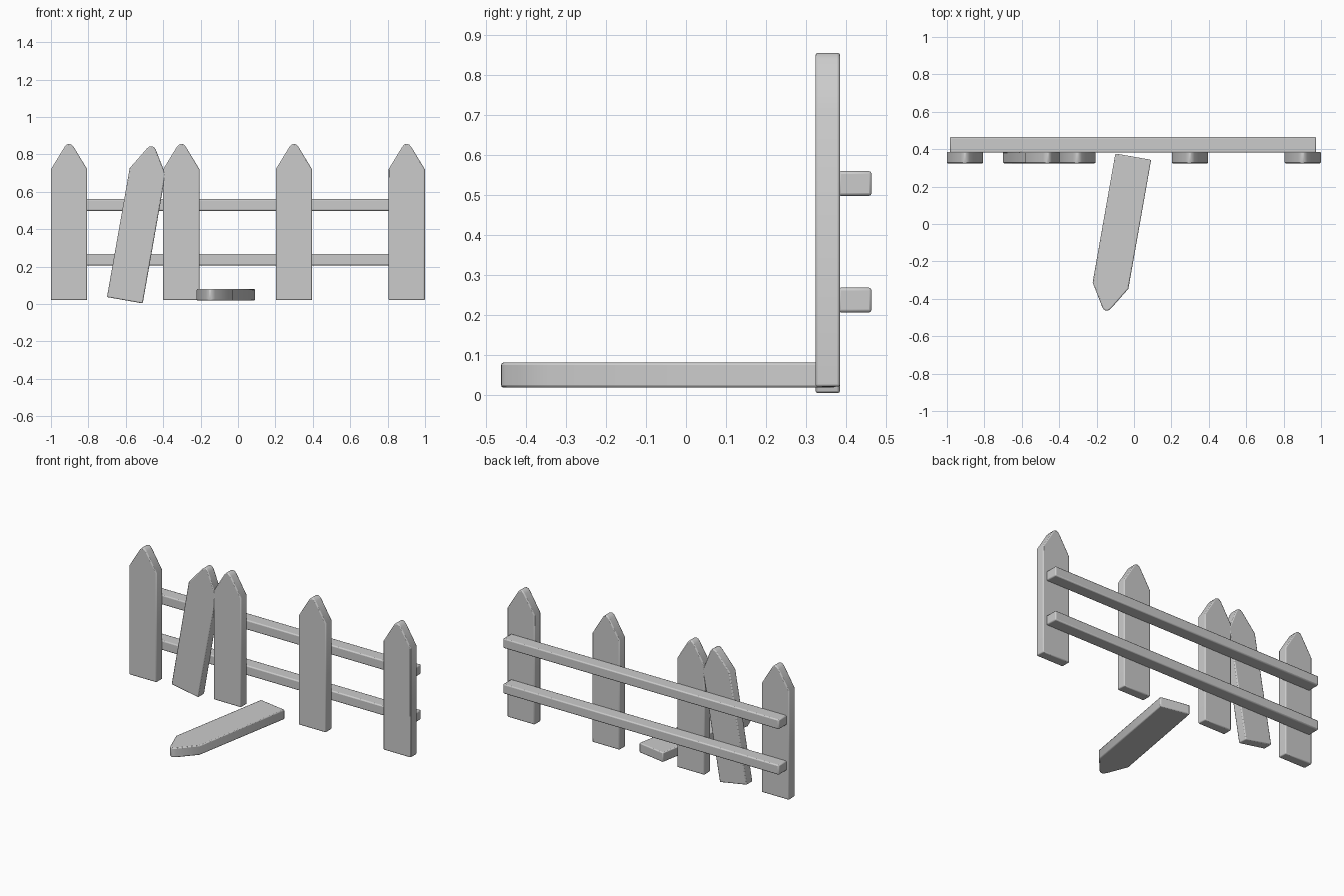
import bpy, bmesh
from math import radians
from mathutils import Matrix

cube = bpy.data.objects.get("Cube")
if cube:
    bpy.data.objects.remove(cube)

grey = bpy.data.materials.new("plain grey")
grey.use_nodes = True
colour = (0.6, 0.6, 0.6, 1)
grey.diffuse_color = colour
grey.node_tree.nodes["Principled BSDF"].inputs["Base Color"].default_value = colour


def prism(name, outline, depth, matrix, bevel):
    """Extrude an XZ outline along Y, centred, and soften its edges."""
    bm = bmesh.new()
    face = bm.faces.new([bm.verts.new((x, -depth / 2, z)) for x, z in outline])
    ext = bmesh.ops.extrude_face_region(bm, geom=[face])
    moved = [v for v in ext["geom"] if isinstance(v, bmesh.types.BMVert)]
    bmesh.ops.translate(bm, verts=moved, vec=(0, depth, 0))
    bmesh.ops.recalc_face_normals(bm, faces=bm.faces)
    mesh = bpy.data.meshes.new(name)
    bm.to_mesh(mesh)
    bm.free()
    mesh.materials.append(grey)
    obj = bpy.data.objects.new(name, mesh)
    bpy.context.collection.objects.link(obj)
    obj.matrix_world = matrix
    mod = obj.modifiers.new("soft edges", "BEVEL")
    mod.width = bevel
    mod.segments = 2
    mod.limit_method = "ANGLE"
    mod.angle_limit = radians(35)
    bpy.ops.object.select_all(action="DESELECT")
    obj.select_set(True)
    bpy.context.view_layer.objects.active = obj
    bpy.ops.object.shade_smooth_by_angle(angle=radians(40))
    return obj


# Pointed picket outline with a blunted tip
half = [(0.097, 0), (0.097, 0.7), (0.024, 0.82), (0.013, 0.832)]
picket = half + [(0, 0.837)] + [(-x, z) for x, z in reversed(half)]
THICK = 0.062


def add_picket(name, location, rotation=Matrix()):
    prism(name, picket, THICK, Matrix.Translation(location) @ rotation, 0.006)


# Upright pickets
for i, x in enumerate((-0.903, -0.303, 0.299, 0.902)):
    add_picket(f"upright_picket_{i + 1}", (x, 0.355, 0.02))

# Loose picket leaning sideways
add_picket("leaning_picket", (-0.605, 0.355, 0.02), Matrix.Rotation(radians(10), 4, "Y"))

# Picket lying on the ground
lying = Matrix.Rotation(radians(-10), 4, "Z") @ Matrix.Rotation(radians(90), 4, "X")
add_picket("fallen_picket", (-0.004, 0.36, 0.049), lying)

# Horizontal rails at the back
for name, z in (("lower_rail", 0.237), ("upper_rail", 0.529)):
    w, h = 0.979, 0.031
    rect = [(-w, -h), (w, -h), (w, h), (-w, h)]
    prism(name, rect, 0.084, Matrix.Translation((-0.005, 0.423, z)), 0.007)
